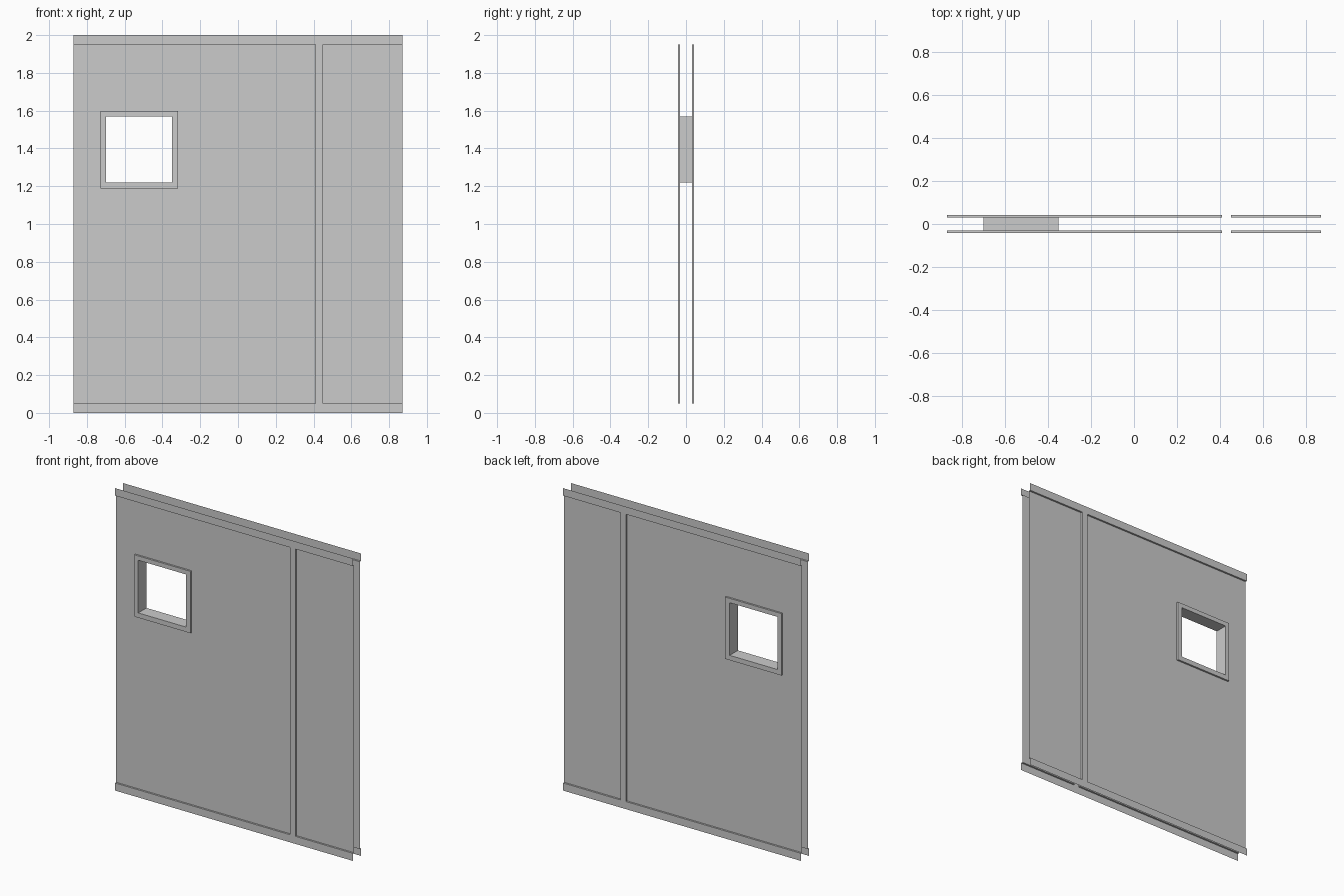
import bpy, bmesh

if "Cube" in bpy.data.objects:
    bpy.data.objects.remove(bpy.data.objects["Cube"])

OUT, IN = -0.043, -0.031          # raised and recessed skin depths
W, H, RAIL = 0.87, 2.0, 0.05      # half width, height, rail height
POST = (0.41, 0.45)               # upright between the two panels
TRIM = (-0.728, 1.188, -0.317, 1.597)
HOLE = (-0.70, 1.22, -0.35, 1.568)


def corners(rect, y):
    x0, z0, x1, z1 = rect
    return [(x0, y, z0), (x1, y, z0), (x1, y, z1), (x0, y, z1)]


def sheet(rect, y):
    return [corners(rect, y)]


def ring(ra, ya, rb, yb, sides=(0, 1, 2, 3)):
    """Quads joining two rectangles; sides: 0 bottom, 1 right, 2 top, 3 left."""
    a, b = corners(ra, ya), corners(rb, yb)
    return [[a[i], a[(i + 1) % 4], b[(i + 1) % 4], b[i]] for i in sides]


def part(name, quads):
    """Build the front skin and mirror it to the back."""
    bm = bmesh.new()
    for q in quads:
        bm.faces.new([bm.verts.new(p) for p in q])
    bmesh.ops.remove_doubles(bm, verts=bm.verts, dist=1e-5)
    me = bpy.data.meshes.new(name)
    bm.to_mesh(me)
    bm.free()
    ob = bpy.data.objects.new(name, me)
    bpy.context.collection.objects.link(ob)
    mod = ob.modifiers.new("both_skins", 'MIRROR')
    mod.use_axis = (False, True, False)


# Raised rails and upright
part("bottom_rail", sheet((-W, 0, W, RAIL), OUT))
part("top_rail", sheet((-W, H - RAIL, W, H), OUT))
part("upright", sheet((POST[0], RAIL, POST[1], H - RAIL), OUT))

# Recessed panels with ledges, open at the outer wall ends
main = (-W, RAIL, POST[0], H - RAIL)
side = (POST[1], RAIL, W, H - RAIL)
part("main_panel", ring(main, OUT, main, IN, (0, 1, 2)) + ring(main, IN, TRIM, IN))
part("side_panel", ring(side, OUT, side, IN, (0, 2, 3)) + sheet(side, IN))

# Raised window trim and the tunnel through the wall
part("window_frame", ring(TRIM, IN, TRIM, OUT) + ring(TRIM, OUT, HOLE, OUT)
     + ring(HOLE, OUT, HOLE, 0))
